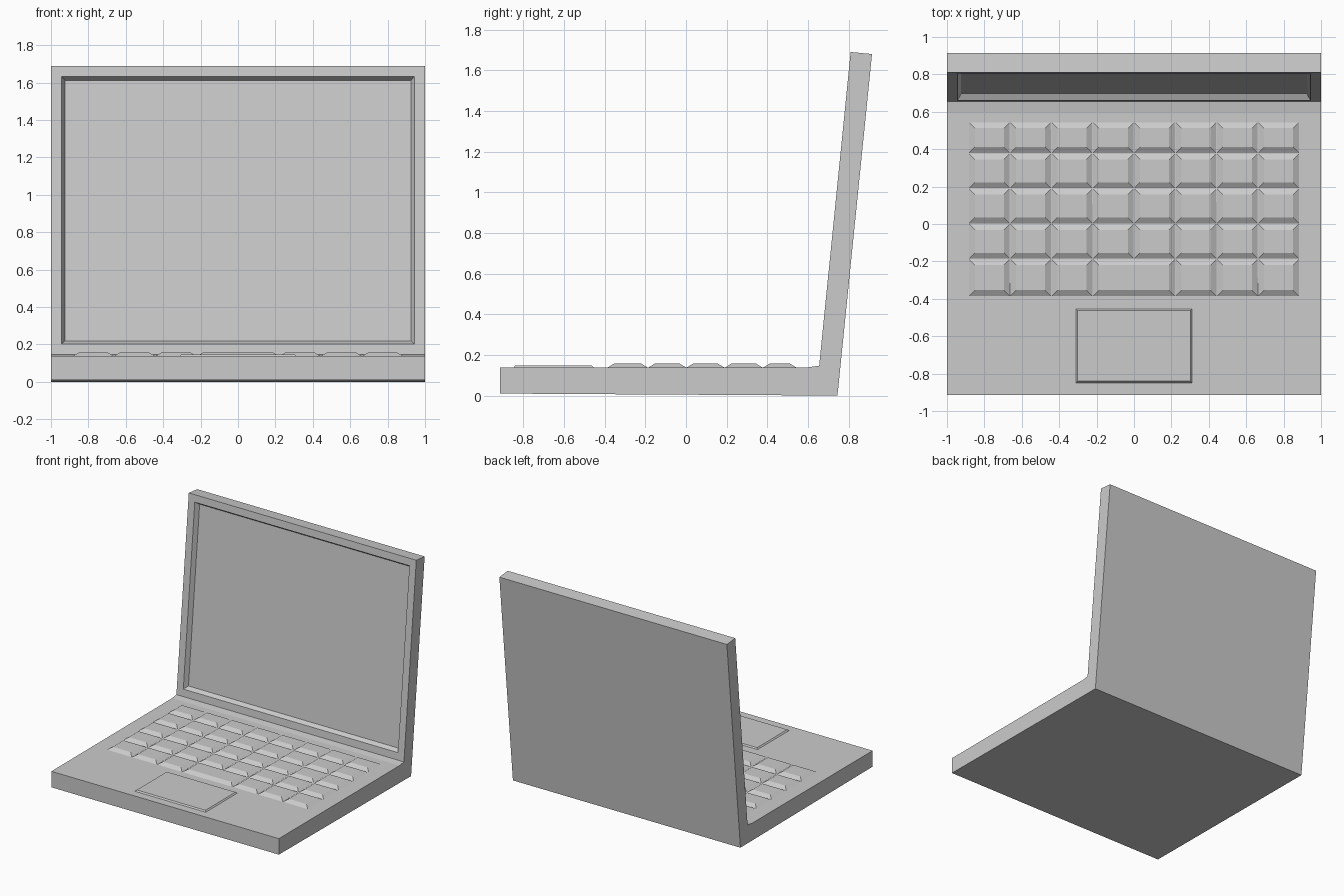
import bpy
import bmesh

if "Cube" in bpy.data.objects:
    bpy.data.objects.remove(bpy.data.objects["Cube"], do_unlink=True)

GREY = (0.6, 0.6, 0.6, 1)
grey = bpy.data.materials.new("plain_grey")
grey.use_nodes = True
grey.diffuse_color = GREY
grey.node_tree.nodes["Principled BSDF"].inputs["Base Color"].default_value = GREY


def finish(bm, name):
    """Turn a bmesh into a flat-shaded grey object."""
    bmesh.ops.recalc_face_normals(bm, faces=bm.faces)
    mesh = bpy.data.meshes.new(name)
    bm.to_mesh(mesh)
    bm.free()
    mesh.materials.append(grey)
    obj = bpy.data.objects.new(name, mesh)
    bpy.context.collection.objects.link(obj)
    return obj


def prism(profile, half_width=1.0):
    """Extrude a side profile of (y, z) points across x."""
    bm = bmesh.new()
    face = bm.faces.new([bm.verts.new((-half_width, y, z)) for y, z in profile])
    new = bmesh.ops.extrude_face_region(bm, geom=[face])["geom"]
    verts = [v for v in new if isinstance(v, bmesh.types.BMVert)]
    bmesh.ops.translate(bm, verts=verts, vec=(2 * half_width, 0, 0))
    bmesh.ops.recalc_face_normals(bm, faces=bm.faces)
    return bm


def raised_pad(bm, x0, x1, y0, y1, z0, z1, inset):
    """Add an open-bottomed block whose sides slope in to a flat top."""
    def ring(d, z):
        corners = ((x0 + d, y0 + d), (x1 - d, y0 + d), (x1 - d, y1 - d), (x0 + d, y1 - d))
        return [bm.verts.new((x, y, z)) for x, y in corners]
    low, high = ring(0, z0), ring(inset, z1)
    bm.faces.new(high)
    for i in range(4):
        j = (i + 1) % 4
        bm.faces.new((low[i], low[j], high[j], high[i]))


# Body: base and leaning lid share one L-shaped side profile
bm = prism([(-0.915, 0.01), (0.745, 0), (0.915, 1.68), (0.81, 1.69),
            (0.655, 0.147), (0.6, 0.139), (-0.915, 0.137)])

# Screen: bezel frame, then a sloped recess down to the display
front = max((f for f in bm.faces if f.normal.y < -0.9), key=lambda f: f.calc_area())
bmesh.ops.inset_region(bm, faces=[front], thickness=0.08)
bmesh.ops.inset_region(bm, faces=[front], thickness=0.028, depth=-0.035)
finish(bm, "laptop_body")

# Keyboard: eight columns by five rows, with a double-width space bar
bm = bmesh.new()
columns = [-0.884 + 0.221 * i for i in range(9)]
rows = [-0.387, -0.187, 0.002, 0.19, 0.378, 0.545]
for r in range(5):
    edges = [x for i, x in enumerate(columns) if not (r == 0 and i == 4)]
    for x0, x1 in zip(edges, edges[1:]):
        raised_pad(bm, x0, x1, rows[r], rows[r + 1], 0.137, 0.157, 0.033)
finish(bm, "keyboard")

# Touchpad
bm = bmesh.new()
raised_pad(bm, -0.312, 0.312, -0.85, -0.452, 0.136, 0.147, 0.01)
finish(bm, "touchpad")
